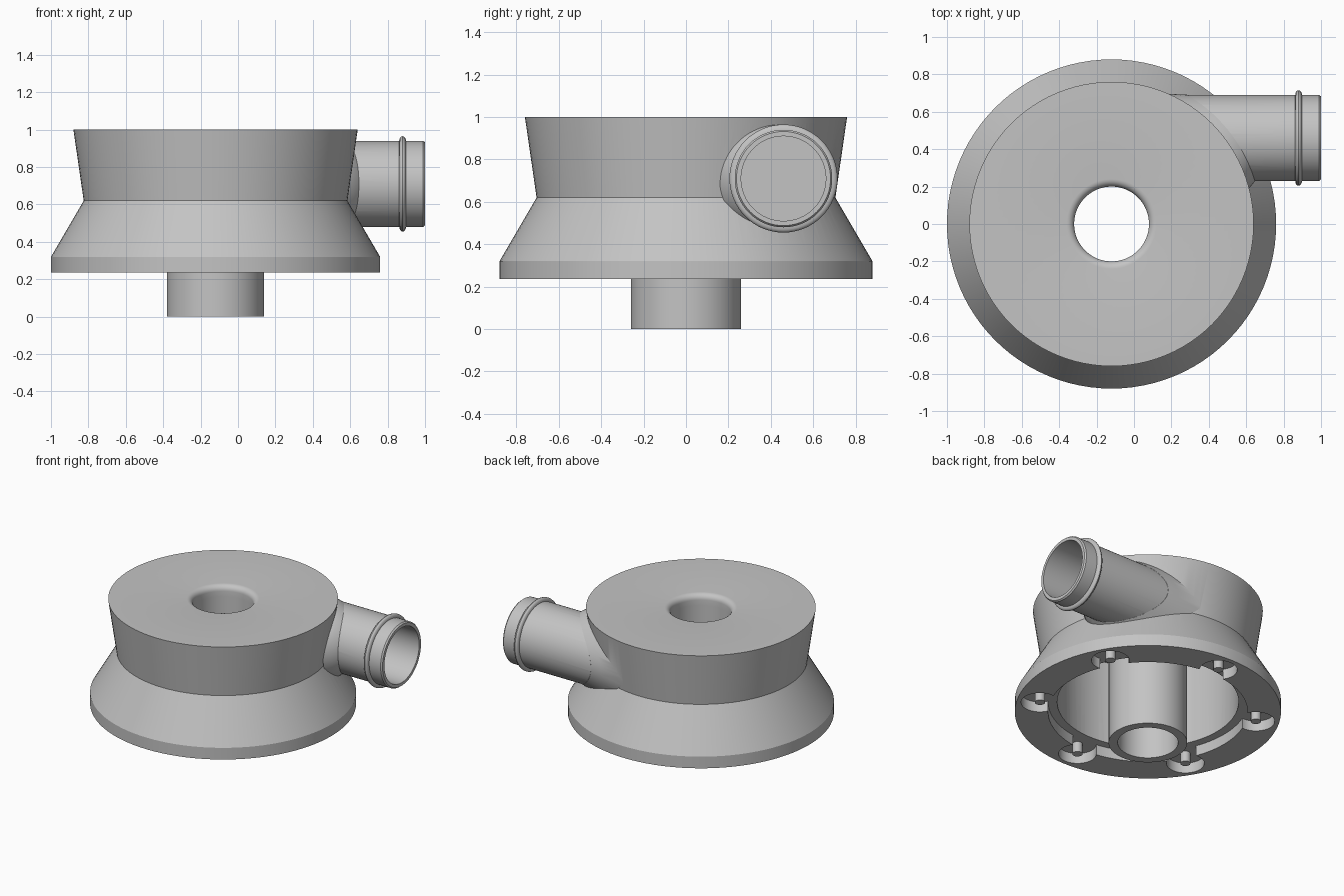
import bpy, bmesh
from math import sin, cos, pi, radians, sqrt
from mathutils import Matrix, Vector

old = bpy.data.objects.get("Cube")
if old:
    bpy.data.objects.remove(old)

AXIS_X = -0.12                       # housing axis
PIPE_Y, PIPE_Z, PIPE_R = 0.46, 0.71, 0.23
SEGMENTS = 96

grey = bpy.data.materials.new("plain_grey")
grey.use_nodes = True
grey.diffuse_color = (0.55, 0.55, 0.55, 1)
grey.node_tree.nodes["Principled BSDF"].inputs["Base Color"].default_value = (0.55, 0.55, 0.55, 1)


def loft(name, rings, closed=False):
    """Skin a list of point rings; cap the ends, or join last ring to first."""
    bm = bmesh.new()
    loops = [[bm.verts.new(p) for p in ring] for ring in rings]
    pairs = list(zip(loops, loops[1:]))
    if closed:
        pairs.append((loops[-1], loops[0]))
    else:
        bm.faces.new(loops[0])
        bm.faces.new(loops[-1])
    for a, b in pairs:
        n = len(a)
        for i in range(n):
            j = (i + 1) % n
            bm.faces.new((a[i], a[j], b[j], b[i]))
    bmesh.ops.recalc_face_normals(bm, faces=bm.faces)
    mesh = bpy.data.meshes.new(name)
    bm.to_mesh(mesh)
    bm.free()
    obj = bpy.data.objects.new(name, mesh)
    bpy.context.collection.objects.link(obj)
    mesh.materials.append(grey)
    return obj


def lathe(name, profile, centre=(AXIS_X, 0), closed=False, segments=SEGMENTS):
    """Revolve (radius, z) points about a vertical axis."""
    turns = [2 * pi * i / segments for i in range(segments)]
    rings = [[(centre[0] + r * cos(t), centre[1] + r * sin(t), z) for t in turns]
             for r, z in profile]
    return loft(name, rings, closed)


def pipe_lathe(name, profile):
    """Revolve (radius, x) points about the outlet axis."""
    obj = lathe(name, profile, (0, 0), segments=64)
    obj.data.transform(Matrix.Translation((0, PIPE_Y, PIPE_Z)) @ Matrix.Rotation(pi / 2, 4, 'Y'))
    return obj


def combine(target, tool, operation):
    mod = target.modifiers.new(operation, 'BOOLEAN')
    mod.operation = operation
    mod.solver = 'EXACT'
    mod.object = tool
    bpy.context.view_layer.objects.active = target
    bpy.ops.object.modifier_apply(modifier=mod.name)
    bpy.data.objects.remove(tool)


# Housing: flared base, waist, top drum and rounded inlet lip
lip = [(0.24 - 0.04 * sin(a), 0.96 + 0.04 * cos(a)) for a in (radians(15 * i) for i in range(7))]
housing = lathe("housing", [(0.2, 0.235), (0.88, 0.235), (0.88, 0.32), (0.705, 0.62),
                            (0.76, 1.0)] + lip, closed=True)

# Outlet pipe with a retaining bead and a softened end
bead = [(PIPE_R + 0.025 * sin(a), 0.88 - 0.018 * cos(a)) for a in (pi * i / 8 for i in range(9))]
pipe = pipe_lathe("outlet_pipe", [(PIPE_R, -0.12)] + bead + [(PIPE_R, 0.99), (0.222, 1.0)])
combine(housing, pipe, 'UNION')


# Flared collar where the outlet meets the drum
def collar_ring(y_mid, radius, wrap):
    ring = []
    for i in range(64):
        t = 2 * pi * i / 64
        y = y_mid + radius * cos(t)
        ring.append((AXIS_X + sqrt(wrap ** 2 - y ** 2), y, PIPE_Z + radius * sin(t)))
    return ring


collar = loft("collar", [collar_ring(0.455, 0.22, 0.705), collar_ring(0.43, 0.272, 0.712),
                         collar_ring(0.445, 0.25, 0.765), collar_ring(0.46, 0.231, 0.8)])
combine(housing, collar, 'UNION')

# Hollow the housing: chamber, stepped rim, screw pockets and outlet bore
combine(housing, lathe("chamber_cutter", [(0.6, 0.1), (0.6, 0.92)]), 'DIFFERENCE')
combine(housing, lathe("rim_cutter", [(0.66, 0.1), (0.66, 0.31)]), 'DIFFERENCE')
posts = [Vector((AXIS_X + 0.725 * cos(a), 0.725 * sin(a)))
         for a in (radians(30 + 60 * i) for i in range(6))]
for p in posts:
    combine(housing, lathe("pocket_cutter", [(0.125, 0.1), (0.125, 0.31)], p, segments=48), 'DIFFERENCE')
combine(housing, pipe_lathe("bore_cutter", [(0.2, 0.46), (0.2, 1.1)]), 'DIFFERENCE')

# Central inlet tube and screw pegs
parts = [housing, lathe("inlet_tube", [(0.2, 0), (0.26, 0), (0.26, 0.92), (0.2, 0.92)], closed=True)]
for i, p in enumerate(posts):
    parts.append(lathe(f"screw_peg_{i + 1}", [(0.034, 0.235), (0.034, 0.315)], p, segments=24))

# Smooth shading with sharp edges kept
bpy.ops.object.select_all(action='DESELECT')
for obj in parts:
    obj.select_set(True)
bpy.context.view_layer.objects.active = housing
bpy.ops.object.shade_smooth_by_angle(angle=radians(28))
